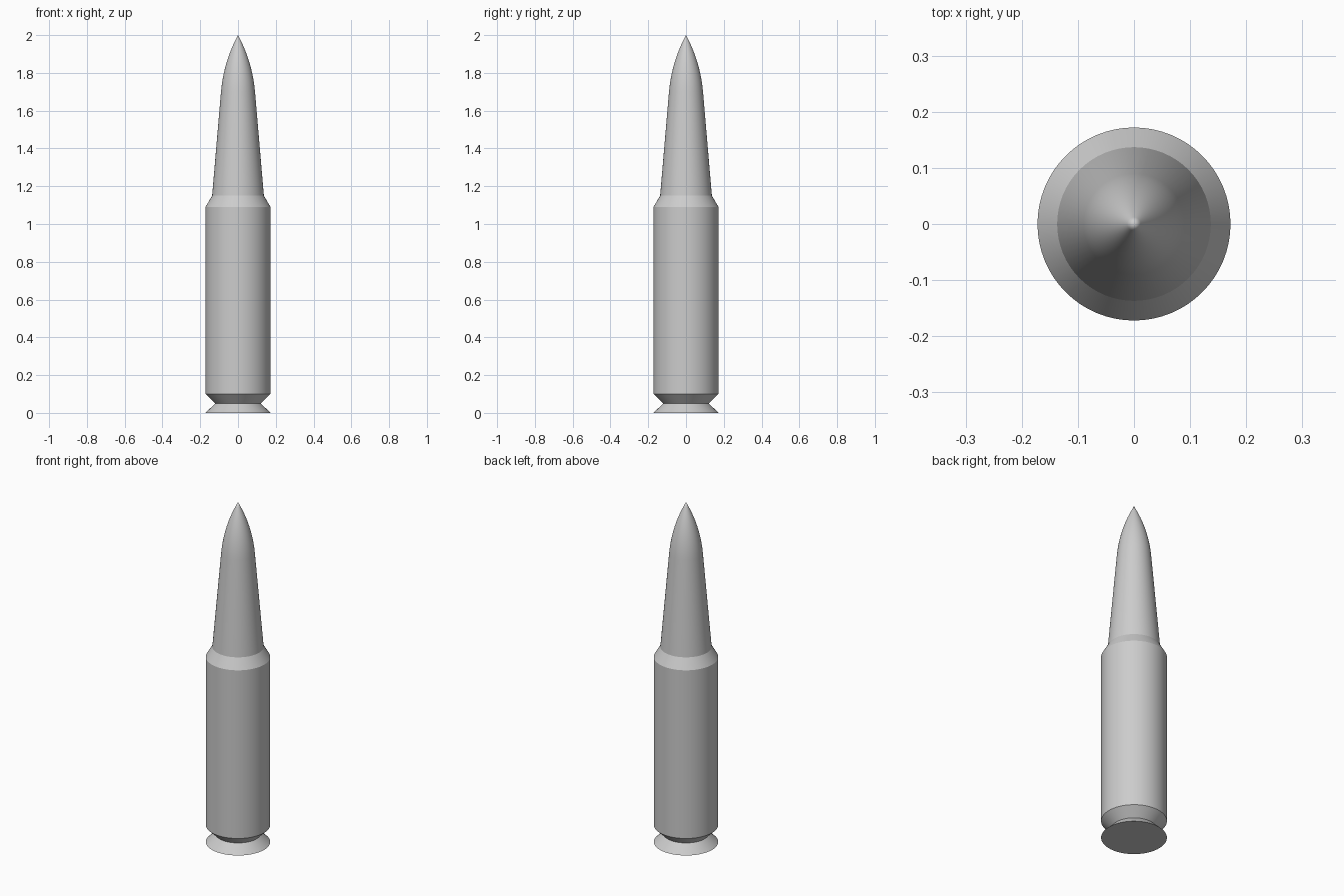
import bpy, bmesh, math

if "Cube" in bpy.data.objects:
    bpy.data.objects.remove(bpy.data.objects["Cube"])

SEGMENTS = 64

grey = bpy.data.materials.new("plain grey")
grey.diffuse_color = (0.604, 0.604, 0.604, 1)
grey.use_nodes = True
grey.node_tree.nodes["Principled BSDF"].inputs["Base Color"].default_value = grey.diffuse_color


def lathe(name, profile):
    """Revolve (radius, z) points around the z axis."""
    bm = bmesh.new()
    verts = [bm.verts.new((r, 0, z)) for r, z in profile]
    edges = [bm.edges.new(pair) for pair in zip(verts, verts[1:])]
    bmesh.ops.spin(bm, geom=verts + edges, cent=(0, 0, 0), axis=(0, 0, 1),
                   angle=math.tau, steps=SEGMENTS, use_duplicate=False)
    bmesh.ops.remove_doubles(bm, verts=bm.verts, dist=1e-5)
    bmesh.ops.recalc_face_normals(bm, faces=bm.faces)
    mesh = bpy.data.meshes.new(name)
    bm.to_mesh(mesh)
    bm.free()
    mesh.materials.append(grey)
    obj = bpy.data.objects.new(name, mesh)
    bpy.context.collection.objects.link(obj)
    bpy.ops.object.select_all(action='DESELECT')
    obj.select_set(True)
    bpy.context.view_layer.objects.active = obj
    bpy.ops.object.shade_smooth_by_angle(angle=math.radians(20))
    return obj


# Case: flat base, rim, groove, straight body and sloped shoulder
lathe("case", [(0, 0), (0.172, 0), (0.121, 0.05), (0.172, 0.10),
               (0.172, 1.09), (0.137, 1.15), (0, 1.15)])

# Tip: straight taper, then a curved nose (quadratic curve) to a point
p0, p1, p2 = (0.09, 1.70), (0.076, 1.86), (0, 2.0)
nose = []
for i in range(13):
    t = i / 12
    nose.append(tuple((1 - t) ** 2 * a + 2 * t * (1 - t) * b + t * t * c
                      for a, b, c in zip(p0, p1, p2)))
lathe("pointed_tip", [(0, 1.15), (0.137, 1.15)] + nose)
